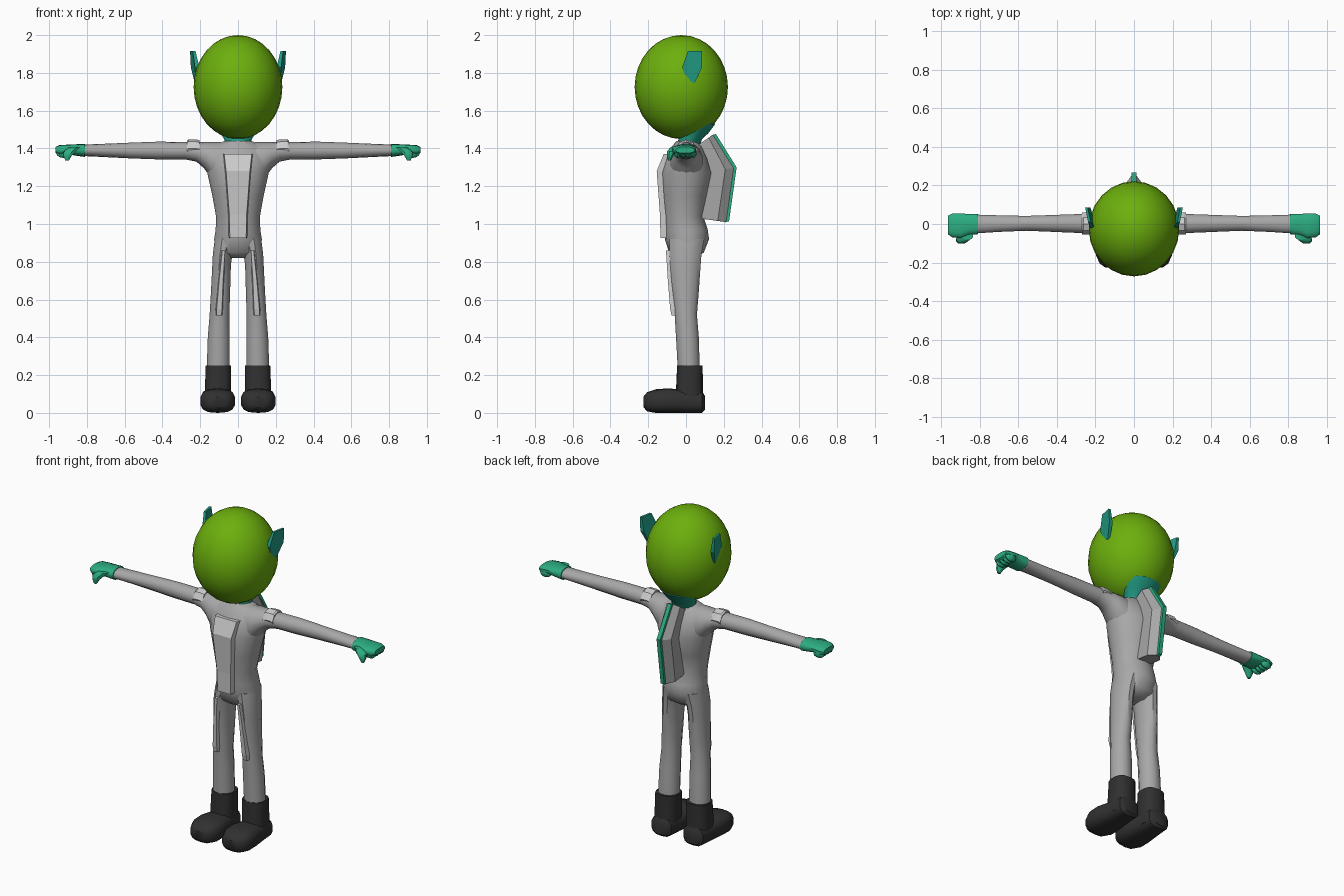
import bpy, bmesh, math
from mathutils import Vector


def material(name, r, g, b):
    m = bpy.data.materials.new(name)
    m.diffuse_color = (r, g, b, 1)
    return m


GREEN = material("skin_green", 0.15, 0.43, 0.004)
TEAL = material("glove_teal", 0.025, 0.42, 0.22)
DEEP = material("deep_teal", 0.015, 0.33, 0.23)
GREY = material("suit_grey", 0.39, 0.39, 0.39)
LIGHT = material("panel_grey", 0.6, 0.6, 0.6)
DARK = material("boot_black", 0.03, 0.03, 0.03)


def finish(bm, name, mat, mirror=False, smooth=40):
    bmesh.ops.recalc_face_normals(bm, faces=bm.faces)
    me = bpy.data.meshes.new(name)
    bm.to_mesh(me)
    bm.free()
    ob = bpy.data.objects.new(name, me)
    bpy.context.collection.objects.link(ob)
    me.materials.append(mat)
    if mirror:
        mod = ob.modifiers.new("mirror", 'MIRROR')
        mod.use_mirror_merge = False
    if smooth:
        bpy.ops.object.select_all(action='DESELECT')
        ob.select_set(True)
        bpy.context.view_layer.objects.active = ob
        bpy.ops.object.shade_smooth_by_angle(angle=math.radians(smooth))
    return ob


def loft(name, rings, mat, mirror=False, smooth=40):
    """Skin a list of equal-length point rings and cap both ends."""
    bm = bmesh.new()
    vs = [[bm.verts.new(p) for p in ring] for ring in rings]
    n = len(vs[0])
    for a, b in zip(vs, vs[1:]):
        for i in range(n):
            j = (i + 1) % n
            bm.faces.new((a[i], a[j], b[j], b[i]))
    bm.faces.new(vs[0])
    bm.faces.new(vs[-1])
    return finish(bm, name, mat, mirror, smooth)


def ring(axis, pos, a0, a1, b0, b1, n=14, power=1.0):
    """Rounded section across an axis, given by its bounds on the other two."""
    pts = []
    for i in range(n):
        t = 2 * math.pi * (i + 0.5) / n
        c, s = math.cos(t), math.sin(t)
        c = math.copysign(abs(c) ** power, c)
        s = math.copysign(abs(s) ** power, s)
        p = [(a0 + a1) / 2 + c * (a1 - a0) / 2, (b0 + b1) / 2 + s * (b1 - b0) / 2]
        p.insert("xyz".index(axis), pos)
        pts.append(Vector(p))
    return pts


def tube(name, axis, sections, mat, mirror=False, n=14, power=1.0):
    return loft(name, [ring(axis, *s, n=n, power=power) for s in sections], mat, mirror)


def ball(name, center, radii, mat, mirror=False, u=24, v=16):
    bm = bmesh.new()
    bmesh.ops.create_uvsphere(bm, u_segments=u, v_segments=v, radius=1)
    for p in bm.verts:
        p.co = Vector(p.co[i] * radii[i] + center[i] for i in range(3))
    return finish(bm, name, mat, mirror)


# Head and neck
ball("head", (0, -0.025, 1.725), (0.235, 0.247, 0.275), GREEN)
tube("neck", "z", [(1.40, -0.07, 0.07, -0.05, 0.07), (1.45, -0.075, 0.075, -0.04, 0.085),
                   (1.48, -0.095, 0.095, -0.03, 0.118), (1.53, -0.115, 0.115, -0.02, 0.155),
                   (1.56, -0.09, 0.09, -0.01, 0.12)], DEEP)

# Pointed flat ears
ear = [(-0.02, 1.83), (0.01, 1.915), (0.085, 1.915), (0.085, 1.83), (0.045, 1.745), (0.0, 1.77)]


def ear_side(off):
    return [Vector((0.214 + 0.2 * y + 0.1 * (z - 1.745) + off * (1 - 5 * abs(z - 1.83)), y, z))
            for y, z in ear]


loft("ear", [ear_side(-0.014), ear_side(0.010)], DEEP, True, 0)

# Suit torso
tube("torso", "z", [
    (0.82, -0.06, 0.06, -0.05, 0.05), (0.85, -0.125, 0.125, -0.09, 0.095),
    (0.92, -0.128, 0.128, -0.112, 0.122), (0.97, -0.12, 0.12, -0.115, 0.115),
    (1.04, -0.118, 0.118, -0.118, 0.092), (1.15, -0.138, 0.138, -0.13, 0.115),
    (1.27, -0.165, 0.165, -0.138, 0.14), (1.35, -0.18, 0.18, -0.112, 0.115),
    (1.41, -0.15, 0.15, -0.075, 0.085), (1.44, -0.07, 0.07, -0.05, 0.06)], GREY, n=18)

# Sleeves
tube("sleeve", "x", [
    (0.09, -0.09, 0.09, 1.20, 1.435), (0.14, -0.085, 0.09, 1.24, 1.435),
    (0.18, -0.068, 0.075, 1.295, 1.434), (0.22, -0.055, 0.06, 1.33, 1.434),
    (0.28, -0.048, 0.053, 1.342, 1.434), (0.42, -0.042, 0.048, 1.342, 1.436),
    (0.56, -0.036, 0.043, 1.347, 1.431), (0.70, -0.042, 0.046, 1.354, 1.425),
    (0.825, -0.05, 0.05, 1.36, 1.42)], GREY, True)

# Trouser legs
tube("leg", "z", [
    (0.92, 0.015, 0.125, -0.09, 0.10), (0.84, 0.028, 0.135, -0.09, 0.085),
    (0.78, 0.036, 0.138, -0.086, 0.08), (0.64, 0.04, 0.145, -0.075, 0.07),
    (0.52, 0.044, 0.152, -0.062, 0.06), (0.40, 0.042, 0.162, -0.055, 0.07),
    (0.22, 0.042, 0.168, -0.045, 0.075)], GREY, True, n=12)

# Boots
tube("boot_shaft", "z", [(0.03, 0.035, 0.178, -0.055, 0.092), (0.12, 0.036, 0.177, -0.053, 0.09),
                         (0.25, 0.036, 0.172, -0.047, 0.088)], DARK, True, power=0.75)
tube("boot_foot", "y", [
    (0.1, 0.06, 0.155, 0.015, 0.09), (0.085, 0.04, 0.175, 0.0, 0.115),
    (0.0, 0.03, 0.185, 0.0, 0.12), (-0.09, 0.016, 0.199, 0.0, 0.13),
    (-0.16, 0.015, 0.2, 0.0, 0.125), (-0.205, 0.035, 0.18, 0.008, 0.11),
    (-0.226, 0.065, 0.15, 0.03, 0.085)], DARK, True, power=0.7)

# Gloves: palm, curled fingers and thumb
tube("glove_palm", "x", [
    (0.81, -0.054, 0.054, 1.355, 1.424), (0.86, -0.058, 0.054, 1.362, 1.422),
    (0.90, -0.075, 0.055, 1.37, 1.42), (0.945, -0.07, 0.055, 1.362, 1.418),
    (0.965, -0.055, 0.045, 1.375, 1.408)], TEAL, True, power=0.8)
for k, y in enumerate((-0.045, -0.015, 0.013, 0.038)):
    ball("finger_%d" % (k + 1), (0.925, y, 1.375), (0.037, 0.018, 0.025), TEAL, True, 8, 6)
tube("thumb", "z", [(1.405, 0.835, 0.90, -0.085, -0.04), (1.385, 0.855, 0.925, -0.102, -0.05),
                    (1.36, 0.88, 0.925, -0.103, -0.065), (1.335, 0.895, 0.915, -0.095, -0.08)],
     TEAL, True, n=8)


def plate(name, rows, lift, mirror=False):
    """Raised strip on the front: rows of z, inner x, outer x, front y."""
    rings = []
    for z, x0, x1, y in rows:
        b = 0.007
        rings.append([Vector(p) for p in ((x0, y + lift, z), (x0 + b, y, z),
                                          (x1 - b, y, z), (x1, y + lift, z))])
    loft(name, rings, LIGHT, mirror, 0)


# Chest and thigh panels
plate("chest_panel", [(1.37, -0.08, 0.08, -0.118), (1.28, -0.07, 0.07, -0.155),
                      (1.05, -0.053, 0.053, -0.138), (0.925, -0.05, 0.05, -0.135)], 0.04)
plate("thigh_panel", [(0.86, 0.062, 0.09, -0.106), (0.70, 0.072, 0.107, -0.096),
                      (0.55, 0.078, 0.12, -0.084), (0.515, 0.08, 0.12, -0.076)], 0.035, True)

# Shoulder tabs bent over the sleeves
tab = [(-0.055, 1.40), (-0.035, 1.436), (0.0, 1.448), (0.035, 1.436), (0.06, 1.40)]
tab += [(y * 0.8, z - 0.02) for y, z in reversed(tab)]
loft("shoulder_tab", [[Vector((x, y, z + dz)) for y, z in tab]
                      for x, dz in ((0.205, -0.004), (0.225, 0.0), (0.262, 0.0), (0.27, -0.006))],
     LIGHT, True, 0)

# Back pack with bevelled rear and a coloured spine: front, ridge and rear (y, z) per level
levels = [((0.05, 1.41), (0.12, 1.457), (0.142, 1.472)),
          ((0.09, 1.28), (0.208, 1.29), (0.252, 1.295)),
          ((0.07, 1.03), (0.168, 1.017), (0.212, 1.01))]
pack, spine = [], []
for (fy, fz), (ry, rz), (by, bz) in levels:
    pack.append([Vector(p) for p in ((-0.045, fy, fz), (0.045, fy, fz), (0.045, ry, rz),
                                     (0.012, by, bz), (-0.012, by, bz), (-0.045, ry, rz))])
    spine.append([Vector((x, by + d, bz + d * 0.3)) for x, d in
                  ((-0.012, -0.006), (0.012, -0.006), (0.012, 0.016), (-0.012, 0.016))])
loft("back_pack", pack, GREY, False, 0)
loft("pack_spine", spine, TEAL, False, 0)
